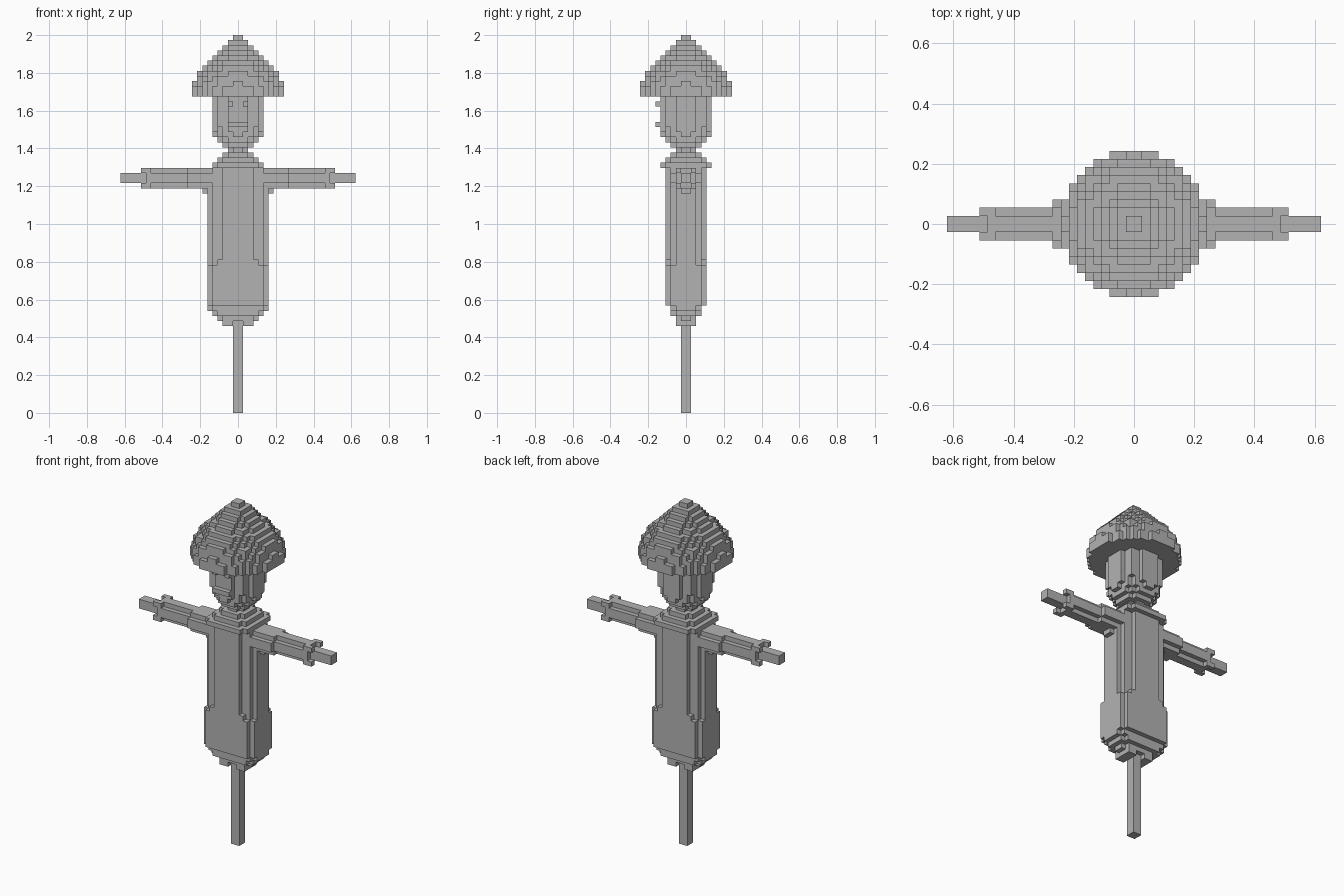
import bpy, bmesh
from mathutils import Vector

if "Cube" in bpy.data.objects:
    bpy.data.objects.remove(bpy.data.objects["Cube"])

V = 2 / 74  # size of one block

grey = bpy.data.materials.new("plain_grey")
grey.use_nodes = True
grey.diffuse_color = (0.45, 0.45, 0.45, 1)
grey.node_tree.nodes["Principled BSDF"].inputs["Base Color"].default_value = grey.diffuse_color


def box(x0, x1, y0, y1, z0, z1):
    return {(x, y, z) for x in range(x0, x1) for y in range(y0, y1) for z in range(z0, z1)}


def slab(hx, hy, z0, z1):
    return box(-hx, hx, -hy, hy, z0, z1)


def disc(rx, ry, z0, z1):
    return {(x, y, z) for x, y, z in slab(10, 10, z0, z1)
            if ((x + 0.5) / rx) ** 2 + ((y + 0.5) / ry) ** 2 <= 1}


def chamfered(hx, hy, z0, z1):
    return slab(hx, hy - 1, z0, z1) | slab(hx - 1, hy, z0, z1)


def mirror(cells):
    return cells | {(-1 - x, y, z) for x, y, z in cells}


def build(name, cells):
    """Make one object from the exposed sides of a set of blocks."""
    bm = bmesh.new()
    verts = {}

    def corner(p):
        key = tuple(round(c) for c in p)
        if key not in verts:
            verts[key] = bm.verts.new(Vector(key) * V)
        return verts[key]

    axes = [Vector(a) for a in ((1, 0, 0), (0, 1, 0), (0, 0, 1))]
    for cell in sorted(cells):
        p = Vector(cell)
        for i, n in enumerate(axes):
            u, w = axes[(i + 1) % 3], axes[(i + 2) % 3]
            for side in (0, 1):
                step = n if side else -n
                if tuple(int(c) for c in p + step) in cells:
                    continue
                o = p + n * side
                ring = [o, o + u, o + u + w, o + w]
                bm.faces.new([corner(q) for q in (ring if side else ring[::-1])])
    mesh = bpy.data.meshes.new(name)
    bm.to_mesh(mesh)
    bm.free()
    mesh.materials.append(grey)
    bpy.context.collection.objects.link(bpy.data.objects.new(name, mesh))


# Poles
build("upright_pole", slab(1, 1, 0, 20))
build("cross_pole", slab(23, 1, 45, 47))

# Trouser block with stepped bottom
build("lower_body",
      mirror(box(1, 3, -2, 2, 17, 18)) | chamfered(4, 2, 18, 19) | chamfered(5, 3, 19, 20)
      | chamfered(6, 3, 20, 21) | slab(5, 4, 21, 22) | chamfered(6, 4, 21, 29)
      | slab(4, 4, 29, 30) | disc(6, 4, 29, 30))

# Torso, neck and collar
build("torso", disc(6, 4, 30, 48))
build("collar", chamfered(5, 5, 48, 49) | chamfered(4, 4, 49, 50) | chamfered(3, 3, 50, 51))
build("neck", chamfered(2, 2, 51, 52))

# Sleeves: shoulder, grooved arm, square cuff with frayed corners
cuff = box(17, 18, -2, 2, 44, 48)
fray = {(18, y, z) for y in (-2, 1) for z in (44, 47)}
arm = box(5, 17, -1, 1, 44, 48) | box(5, 17, -2, 2, 45, 47)
shoulder = (box(4, 9, -2, 2, 44, 48) | box(4, 9, -3, 3, 45, 47)
            | box(9, 10, -2, 2, 44, 48) | box(9, 10, -3, 3, 45, 47)
            | box(4, 7, -1, 1, 43, 44))
build("sleeves", mirror(cuff | fray | arm | shoulder))

# Head with rounded chin
head = disc(5, 5, 56, 63)
for row, radius in enumerate((3, 4, 4.6, 4.8)):
    head |= disc(radius, radius, 52 + row, 53 + row)
build("head", head)
build("eyes", mirror(box(1, 2, -6, -5, 60, 61)))
build("mouth", box(-2, 2, -6, -5, 56, 57))

# Pointed straw hat
hat = set()
for row, radius in enumerate((9.1, 8.9, 8.6, 8.3, 7.8, 7.1, 6.1, 5.1, 4.1, 3.1, 2.15, 1.1)):
    hat |= disc(radius, radius, 62 + row, 63 + row)
build("hat", hat)
